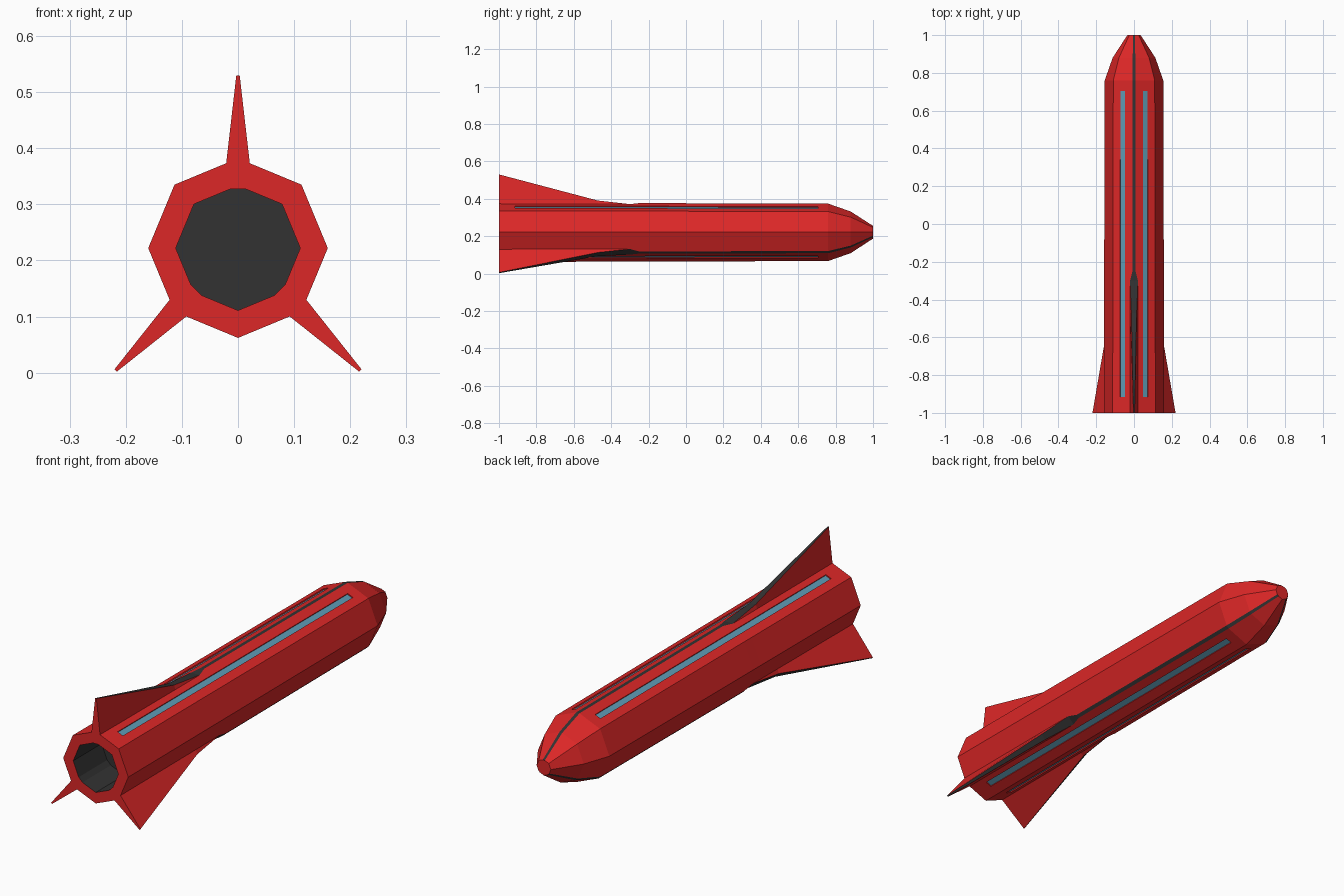
import bpy, bmesh
from math import sin, cos, tan, radians
from mathutils import Vector

if "Cube" in bpy.data.objects:
    bpy.data.objects.remove(bpy.data.objects["Cube"])

AXIS_Z = 0.222
FINS = (90, 225, 315)
T = tan(radians(22.5))


def material(name, rgb):
    m = bpy.data.materials.new(name)
    m.diffuse_color = (*rgb, 1)
    m.use_nodes = True
    m.node_tree.nodes["Principled BSDF"].inputs["Base Color"].default_value = m.diffuse_color
    return m


red = material("red_paint", (0.72, 0.02, 0.02))
dark = material("dark_trim", (0.032, 0.032, 0.032))
blue = material("blue_light", (0.11, 0.33, 0.46))


def polar(angle, radial, side, y):
    a = radians(angle)
    return Vector((cos(a) * radial - sin(a) * side, y, AXIS_Z + sin(a) * radial + cos(a) * side))


def section(y, r, base, tip=None, tip_r=None):
    """Octagon ring whose three fin corners become four points each."""
    pts = []
    for a in range(0, 360, 45):
        if a not in FINS:
            pts.append((polar(a, r, 0, y), False))
            continue
        low = r - base * T
        t, tr = (base, low) if tip is None else (tip, tip_r)
        pts += [(polar(a, low, -base, y), False), (polar(a, tr, -t, y), True),
                (polar(a, tr, t, y), False), (polar(a, low, base, y), False)]
    return pts


def finish(bm, name, mats):
    bmesh.ops.recalc_face_normals(bm, faces=bm.faces)
    me = bpy.data.meshes.new(name)
    bm.to_mesh(me)
    bm.free()
    for m in mats:
        me.materials.append(m)
    ob = bpy.data.objects.new(name, me)
    bpy.context.collection.objects.link(ob)
    return ob


# Hull: engine bore, tail rim, finned body and nose as one loft
rings = [
    section(-0.80, 0.111, 0.013),
    section(-1.00, 0.111, 0.013),
    section(-1.00, 0.160, 0.021, 0.003, 0.308),
    section(-0.47, 0.1585, 0.021, 0.014, 0.168),
    section(-0.30, 0.158, 0.021),
    section(-0.25, 0.158, 0.008),
    section(0.76, 0.155, 0.008),
    section(0.88, 0.113, 0.007),
    section(1.00, 0.035, 0.005),
]
bm = bmesh.new()
loops = [[bm.verts.new(p) for p, _ in ring] for ring in rings]
n = len(loops[0])
for k in range(len(loops) - 1):
    for i in range(n):
        j = (i + 1) % n
        f = bm.faces.new((loops[k][i], loops[k][j], loops[k + 1][j], loops[k + 1][i]))
        trim = rings[k][i][1] and k >= 2
        f.material_index = 1 if k == 0 or trim else 0
bm.faces.new(loops[0]).material_index = 1
bm.faces.new(loops[-1])
bmesh.ops.remove_doubles(bm, verts=bm.verts, dist=1e-5)
hull = finish(bm, "hull", [red, dark])


# Light strips, sunk in slots that follow the body taper
def bar(name, angle, shift, y0, y1, half, bottom, top, mat):
    bm = bmesh.new()
    ends = []
    for y in (y0, y1):
        flat = (0.160 - 0.005 * (y + 1) / 1.76) * cos(radians(22.5))
        ends.append([bm.verts.new(polar(angle, flat + d, shift + s, y)) for s, d in
                     ((-half, bottom), (half, bottom), (half, top), (-half, top))])
    for e in ends:
        bm.faces.new(e)
    for i in range(4):
        j = (i + 1) % 4
        bm.faces.new((ends[0][i], ends[0][j], ends[1][j], ends[1][i]))
    return finish(bm, name, [mat])


for angle, shift in ((67.5, -0.005), (112.5, 0.005), (247.5, 0), (292.5, 0)):
    cutter = bar("slot_cutter", angle, shift, -0.915, 0.705, 0.014, -0.008, 0.02, red)
    cutter.hide_render = True
    mod = hull.modifiers.new("slot", 'BOOLEAN')
    mod.operation = 'DIFFERENCE'
    mod.solver = 'EXACT'
    mod.object = cutter
    bpy.context.view_layer.objects.active = hull
    bpy.ops.object.modifier_apply(modifier=mod.name)
    bpy.data.objects.remove(cutter)
    bar("light_strip", angle, shift, -0.915, 0.705, 0.014, -0.009, -0.005, blue)
